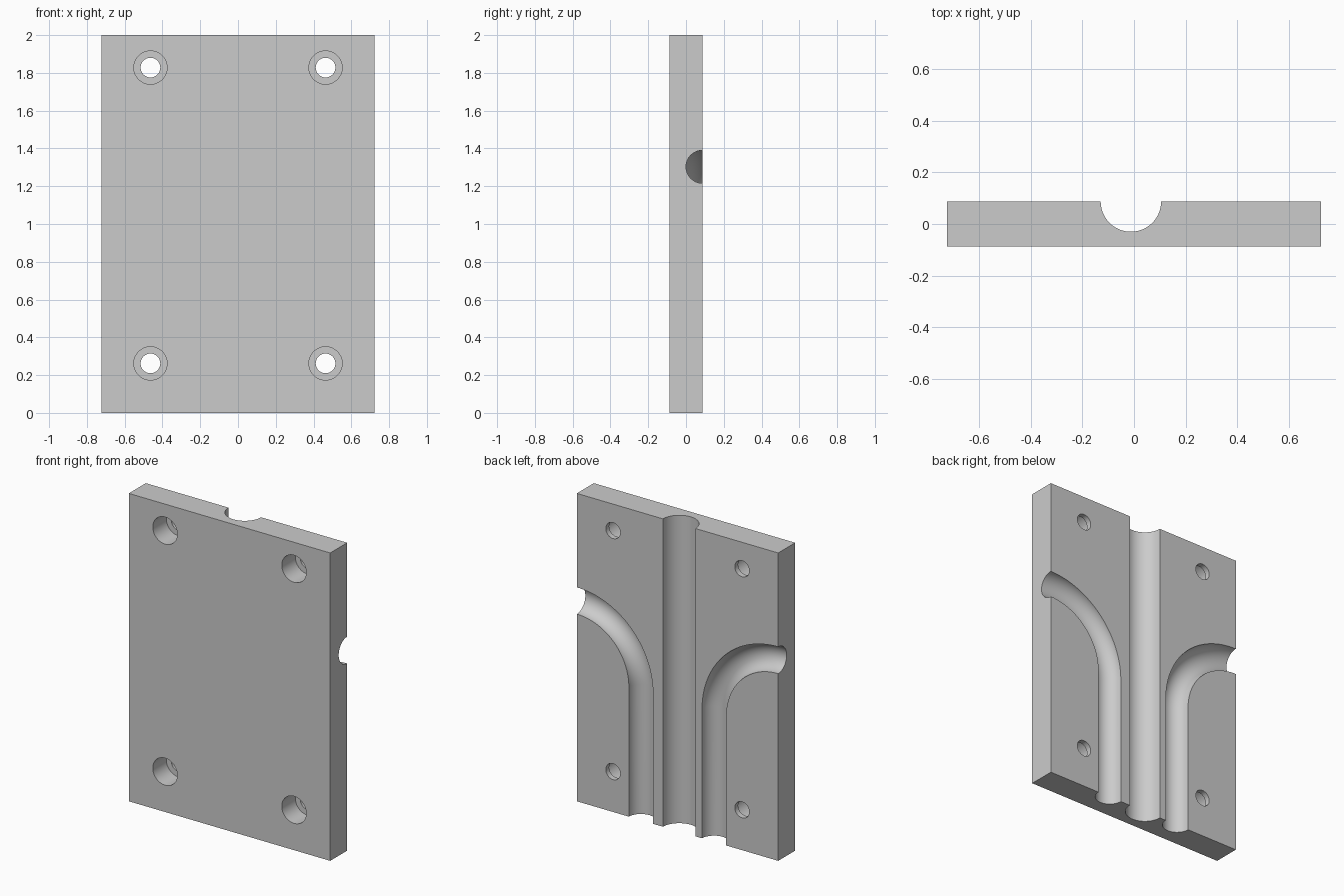
import bpy
import bmesh
from math import sin, cos, pi
from mathutils import Vector, Matrix

if "Cube" in bpy.data.objects:
    bpy.data.objects.remove(bpy.data.objects["Cube"], do_unlink=True)

HALF_W, HALF_T, HEIGHT = 0.7235, 0.087, 2.0
SIDES = 64

grey = bpy.data.materials.new("light_grey")
grey.use_nodes = True
grey.diffuse_color = (0.6, 0.6, 0.6, 1)
grey.node_tree.nodes["Principled BSDF"].inputs["Base Color"].default_value = (0.6, 0.6, 0.6, 1)


def make_object(name, bm):
    bmesh.ops.recalc_face_normals(bm, faces=bm.faces)
    mesh = bpy.data.meshes.new(name)
    bm.to_mesh(mesh)
    bm.free()
    mesh.materials.append(grey)
    obj = bpy.data.objects.new(name, mesh)
    bpy.context.collection.objects.link(obj)
    return obj


def channel_cutter(name, path, radius):
    """Sweep a circle along a path lying in the back surface."""
    bm = bmesh.new()
    rings = []
    for i, p in enumerate(path):
        t = (path[min(i + 1, len(path) - 1)] - path[max(i - 1, 0)]).normalized()
        n = Vector((t.z, 0, -t.x))
        ring = []
        for k in range(SIDES):
            a = 2 * pi * (k + 0.5) / SIDES
            ring.append(bm.verts.new(p + radius * (cos(a) * n + sin(a) * Vector((0, 1, 0)))))
        rings.append(ring)
    for lo, hi in zip(rings, rings[1:]):
        for k in range(SIDES):
            j = (k + 1) % SIDES
            bm.faces.new((lo[k], lo[j], hi[j], hi[k]))
    bm.faces.new(rings[0])
    bm.faces.new(rings[-1])
    return make_object(name, bm)


def hole_cutter(name, x, z, radius, y0, y1):
    bm = bmesh.new()
    bmesh.ops.create_cone(bm, cap_ends=True, segments=SIDES, radius1=radius, radius2=radius,
                          depth=y1 - y0,
                          matrix=Matrix.Translation((x, (y0 + y1) / 2, z)) @ Matrix.Rotation(pi / 2, 4, "X"))
    return make_object(name, bm)


# Flat rectangular plate
bm = bmesh.new()
bmesh.ops.create_cube(bm, size=1, matrix=Matrix.Translation((0, 0, HEIGHT / 2))
                      @ Matrix.Diagonal((2 * HALF_W, 2 * HALF_T, HEIGHT, 1)))
plate = make_object("channel_plate", bm)

# Straight central channel
cutters = [channel_cutter("central_channel_cutter",
                          [Vector((-0.012, HALF_T, z)) for z in (-0.1, HEIGHT + 0.1)], 0.117)]

# Side channels that rise, then bend outwards to the edges
START_X, EXIT_Z, STEPS = 0.263, 1.303, 32
BEND = HALF_W - START_X
for side, label in ((1, "left"), (-1, "right")):
    path = [Vector((side * START_X, HALF_T, -0.1))]
    for i in range(STEPS + 1):
        a = pi / 2 * i / STEPS
        path.append(Vector((side * (HALF_W - BEND * cos(a)), HALF_T, EXIT_Z - BEND + BEND * sin(a))))
    path.append(Vector((side * (HALF_W + 0.1), HALF_T, EXIT_Z)))
    cutters.append(channel_cutter(label + "_channel_cutter", path, 0.087))

# Four screw holes, counterbored from the front
for x in (-0.4635, 0.4635):
    for z in (0.262, 1.828):
        cutters.append(hole_cutter("counterbore_cutter", x, z, 0.088, -HALF_T - 0.1, -HALF_T + 0.139))
        cutters.append(hole_cutter("screw_hole_cutter", x, z, 0.052, -HALF_T - 0.15, HALF_T + 0.1))

# Cut everything and drop the cutters
bpy.ops.object.select_all(action="DESELECT")
bpy.context.view_layer.objects.active = plate
plate.select_set(True)
for cutter in cutters:
    cutter.hide_render = True
    mod = plate.modifiers.new("cut", "BOOLEAN")
    mod.operation = "DIFFERENCE"
    mod.solver = "EXACT"
    mod.object = cutter
    bpy.ops.object.modifier_apply(modifier=mod.name)
    bpy.data.objects.remove(cutter, do_unlink=True)

bpy.ops.object.shade_smooth_by_angle(angle=pi / 6)
